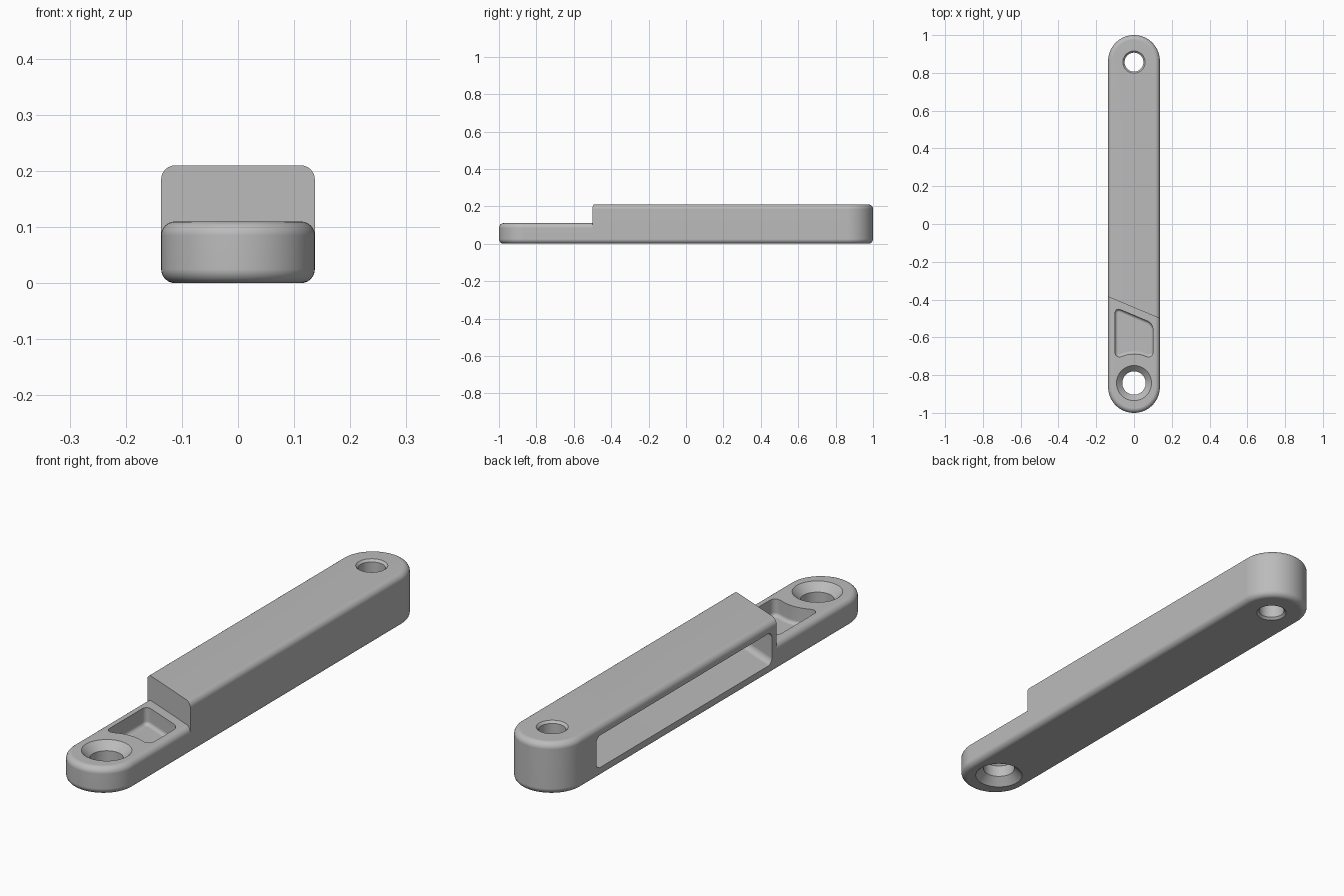
import bpy, bmesh, math
from mathutils import Vector

cube = bpy.data.objects.get("Cube")
if cube:
    bpy.data.objects.remove(cube)

R = 0.137            # half width of the bar
END = 1.0 - R        # centre of each rounded end
FILLET = 0.025
SLOPE = -0.42        # slant of the step
STEP = Vector((0, -0.443, 0))
STEP_DIR = Vector((-SLOPE, 1, 0)).normalized()

grey = bpy.data.materials.new("plain_grey")
grey.use_nodes = True
grey.diffuse_color = (0.5, 0.5, 0.5, 1)
grey.node_tree.nodes["Principled BSDF"].inputs["Base Color"].default_value = (0.5, 0.5, 0.5, 1)


def finish(name, bm):
    bmesh.ops.recalc_face_normals(bm, faces=bm.faces)
    mesh = bpy.data.meshes.new(name)
    bm.to_mesh(mesh)
    bm.free()
    mesh.materials.append(grey)
    obj = bpy.data.objects.new(name, mesh)
    bpy.context.collection.objects.link(obj)
    return obj


def prism(points, depth):
    """Extrude a closed outline of 3D points along the depth vector."""
    bm = bmesh.new()
    face = bm.faces.new([bm.verts.new(p) for p in points])
    top = bmesh.ops.extrude_face_region(bm, geom=[face])["geom"]
    bmesh.ops.translate(bm, vec=depth, verts=[v for v in top if isinstance(v, bmesh.types.BMVert)])
    bmesh.ops.recalc_face_normals(bm, faces=bm.faces)
    return bm


def round_edges(bm, rule, radius, segments=6):
    edges = [e for e in bm.edges if rule(e.verts[0].co, e.verts[1].co)]
    bmesh.ops.bevel(bm, geom=edges, offset=radius, segments=segments,
                    profile=0.5, affect='EDGES', clamp_overlap=True)


def rounded_bar(name, height, keep):
    """Round-ended bar with filleted rims, trimmed at the slanted step."""
    n = 32
    outline = []
    for side in (1, -1):
        for i in range(n + 1):
            a = math.pi * i / n
            outline.append((side * R * math.cos(a), side * (END + R * math.sin(a)), 0))
    bm = prism(outline, (0, 0, height))
    round_edges(bm, lambda a, b: abs(a.z - b.z) < 1e-5, FILLET)
    cut = bmesh.ops.bisect_plane(bm, geom=bm.verts[:] + bm.edges[:] + bm.faces[:],
                                 plane_co=STEP, plane_no=STEP_DIR * keep, clear_inner=True)
    rim = [e for e in cut["geom_cut"] if isinstance(e, bmesh.types.BMEdge)]
    bmesh.ops.contextual_create(bm, geom=rim)
    return finish(name, bm)


def hole_cutter(y, profile):
    """Turned cutter from (radius, z) pairs."""
    bm = bmesh.new()
    n = 48
    rings = [[bm.verts.new((r * math.cos(math.tau * i / n), y + r * math.sin(math.tau * i / n), z))
              for i in range(n)] for r, z in profile]
    for low, high in zip(rings, rings[1:]):
        for i in range(n):
            j = (i + 1) % n
            bm.faces.new((low[i], low[j], high[j], high[i]))
    bm.faces.new(rings[0][::-1])
    bm.faces.new(rings[-1])
    return finish("hole_cutter", bm)


def countersunk(y, r, rim, height):
    d = rim - r
    e = 0.01
    return hole_cutter(y, [(rim + e, -e), (r, d), (r, height - d), (rim + e, height + e)])


def subtract(obj, cutter):
    bpy.context.view_layer.objects.active = obj
    mod = obj.modifiers.new("cut", 'BOOLEAN')
    mod.operation = 'DIFFERENCE'
    mod.solver = 'EXACT'
    mod.object = cutter
    bpy.ops.object.modifier_apply(modifier=mod.name)
    bpy.data.objects.remove(cutter)


# Tall body and low mounting tab meet at the slanted step
body = rounded_bar("main_body", 0.21, 1)
tab = rounded_bar("mounting_tab", 0.11, -1)

# Long side slot, open on the right, its front wall parallel to the step
x0, x1 = -0.2, 0.1
bm = prism([(x0, -0.355, 0.04), (x0, 0.77, 0.04), (x0, 0.77, 0.17), (x0, -0.355, 0.17)],
           (x1 - x0, 0, 0))
round_edges(bm, lambda a, b: abs(a.x - b.x) > 0.1, FILLET)
for v in bm.verts:
    if v.co.y < 0:
        v.co.y += SLOPE * (v.co.x + R)
subtract(body, finish("slot_cutter", bm))

# Plain hole through the tall end
subtract(body, countersunk(0.857, 0.05, 0.059, 0.21))

# Countersunk hole through the tab
subtract(tab, countersunk(-0.842, 0.062, 0.093, 0.11))

# Pocket with a slanted back wall and a front wall curved around the hole
outline = [(0.1, -0.526, 0), (-0.1, -0.442, 0), (-0.1, -0.71, 0)]
for i in range(9):
    x = -0.065 + 0.13 * i / 8
    outline.append((x, -0.842 + math.sqrt(0.155 ** 2 - x * x), 0))
outline.append((0.1, -0.71, 0))
bm = prism([Vector(p) + Vector((0, 0, 0.04)) for p in outline], (0, 0, 0.12))
round_edges(bm, lambda a, b: abs(a.z - b.z) > 0.1 and abs(a.x) > 0.09, 0.03)
round_edges(bm, lambda a, b: max(a.z, b.z) < 0.05, 0.015, 4)
subtract(tab, finish("pocket_cutter", bm))

# Smooth fillets with crisp edges
for obj in (body, tab):
    bpy.ops.object.select_all(action='DESELECT')
    obj.select_set(True)
    bpy.context.view_layer.objects.active = obj
    bpy.ops.object.shade_smooth_by_angle(angle=math.radians(30))
    weighted = obj.modifiers.new("even_shading", 'WEIGHTED_NORMAL')
    weighted.keep_sharp = True
